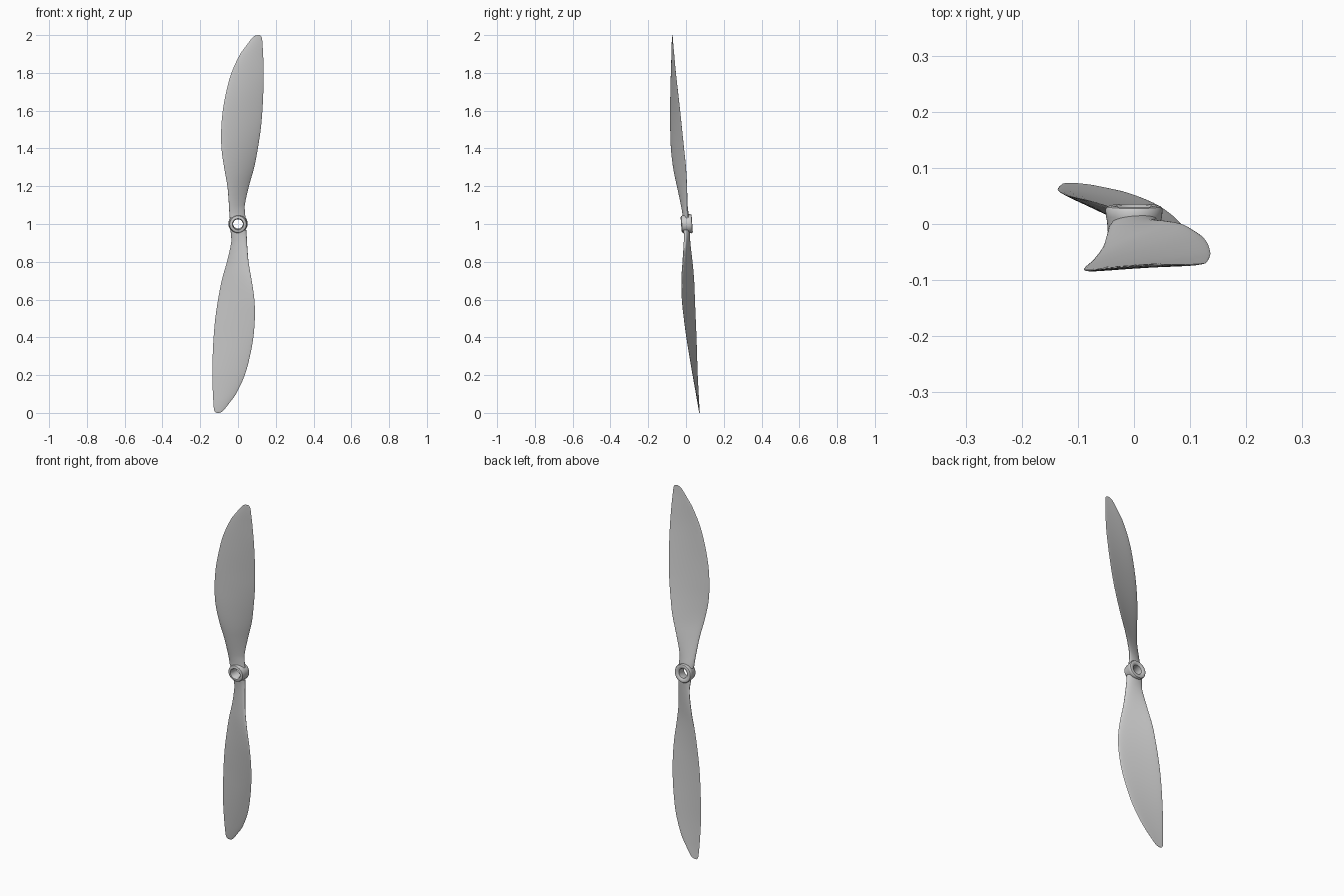
import bpy, bmesh, math
from mathutils import Matrix

if "Cube" in bpy.data.objects:
    bpy.data.objects.remove(bpy.data.objects["Cube"])

# The whole propeller leans slightly about x and sits at z = 1
PLACE = Matrix.Translation((0, 0, 1)) @ Matrix.Rotation(0.072, 4, 'X')

# Blade stations: radius, left x, right x, left y, right y, thickness
STATIONS = [
    (0.032, -0.044, 0.040, -0.004, 0.010, 0.034),
    (0.060, -0.046, 0.037, -0.006, 0.011, 0.030),
    (0.100, -0.048, 0.036, -0.012, 0.013, 0.026),
    (0.200, -0.056, 0.058, -0.029, 0.019, 0.022),
    (0.300, -0.073, 0.086, -0.044, 0.021, 0.019),
    (0.400, -0.087, 0.105, -0.049, 0.018, 0.017),
    (0.500, -0.089, 0.120, -0.046, 0.015, 0.015),
    (0.600, -0.081, 0.129, -0.040, 0.012, 0.013),
    (0.700, -0.063, 0.134, -0.031, 0.008, 0.012),
    (0.800, -0.036, 0.136, -0.021, 0.004, 0.010),
    (0.900, 0.010, 0.133, -0.010, 0.002, 0.008),
    (0.950, 0.046, 0.130, -0.005, 0.001, 0.006),
    (0.985, 0.073, 0.127, -0.002, 0.001, 0.004),
    (0.997, 0.086, 0.122, -0.001, 0.001, 0.003),
    (1.002, 0.098, 0.115, 0.000, 0.001, 0.002),
]


def smooth_stations(rows, steps):
    """Catmull-Rom interpolation between stations."""
    out = []
    for i in range(len(rows) - 1):
        quad = [rows[max(i - 1, 0)], rows[i], rows[i + 1], rows[min(i + 2, len(rows) - 1)]]
        span = quad[2][0] - quad[1][0]
        for k in range(steps):
            t = k / steps
            row = []
            for a, b, c, d in zip(*quad):
                m1 = (c - a) / (quad[2][0] - quad[0][0]) * span
                m2 = (d - b) / (quad[3][0] - quad[1][0]) * span
                row.append((2*t**3 - 3*t**2 + 1) * b + (t**3 - 2*t**2 + t) * m1
                           + (3*t**2 - 2*t**3) * c + (t**3 - t**2) * m2)
            out.append(row)
    return out + [rows[-1]]


def loft(name, rings, matrix, closed=False):
    """Skin a list of vertex rings; cap the ends unless closed."""
    bm = bmesh.new()
    vs = [[bm.verts.new(p) for p in ring] for ring in rings]
    pairs = list(zip(vs, vs[1:])) + ([(vs[-1], vs[0])] if closed else [])
    for a, b in pairs:
        for j in range(len(a)):
            k = (j + 1) % len(a)
            bm.faces.new((a[j], a[k], b[k], b[j]))
    if not closed:
        bm.faces.new(vs[0])
        bm.faces.new(vs[-1])
    bmesh.ops.recalc_face_normals(bm, faces=bm.faces)
    mesh = bpy.data.meshes.new(name)
    bm.to_mesh(mesh)
    bm.free()
    mesh.transform(matrix)
    obj = bpy.data.objects.new(name, mesh)
    bpy.context.collection.objects.link(obj)
    bpy.ops.object.select_all(action='DESELECT')
    obj.select_set(True)
    bpy.context.view_layer.objects.active = obj
    bpy.ops.object.shade_smooth_by_angle(angle=math.radians(40))
    return obj


def section(row, n=36):
    """Cambered blade section, fuller on the front face."""
    r, xl, xr, yl, yr, th = row
    pts = []
    camber = 0.3 * min(1, max(0, (r - 0.05) / 0.2))
    for i in range(n):
        a = 2 * math.pi * i / n
        u = (1 - math.cos(a)) / 2
        y = yl + (yr - yl) * u
        y -= th * (0.5 * math.sin(a) * (1.15 - 0.4 * u) + camber * 4 * u * (1 - u))
        pts.append((xl + (xr - xl) * u, y, r))
    return pts


# Two blades, the lower turned half way about the hub axis
blade_rings = [section(row) for row in smooth_stations(STATIONS, 4)]
loft("upper_blade", blade_rings, PLACE)
loft("lower_blade", blade_rings, PLACE @ Matrix.Rotation(math.pi, 4, 'Y'))

# Hub ring: rounded profile (radius, y) turned about the y axis
PROFILE = [(0.026, -0.018), (0.030, -0.025), (0.037, -0.026), (0.044, -0.022),
           (0.047, -0.012), (0.048, 0.005), (0.050, 0.014), (0.051, 0.026),
           (0.048, 0.031), (0.042, 0.033), (0.033, 0.032), (0.026, 0.027)]
SEG = 48
hub_rings = [[(r * math.cos(2 * math.pi * i / SEG), y, r * math.sin(2 * math.pi * i / SEG))
              for r, y in PROFILE] for i in range(SEG)]
loft("hub", hub_rings, PLACE, closed=True)
